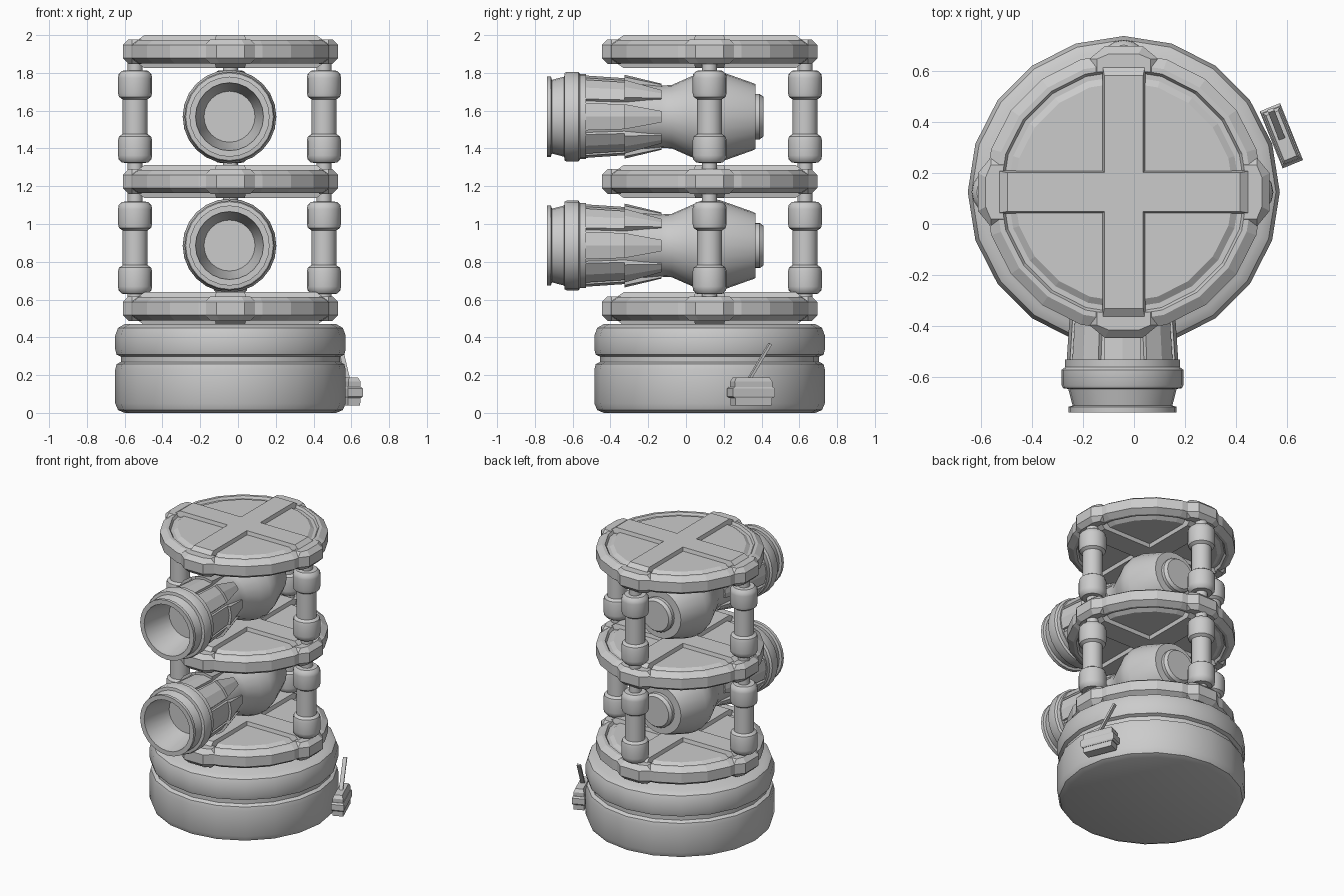
import bpy, bmesh
from math import sin, cos, pi, radians
from mathutils import Matrix, Vector

if "Cube" in bpy.data.objects:
    bpy.data.objects.remove(bpy.data.objects["Cube"])

CX, CY = -0.04, 0.125


def finish(bm, name, matrix, smooth=35):
    bmesh.ops.recalc_face_normals(bm, faces=bm.faces)
    bm.transform(matrix)
    me = bpy.data.meshes.new(name)
    bm.to_mesh(me)
    bm.free()
    ob = bpy.data.objects.new(name, me)
    bpy.context.collection.objects.link(ob)
    if smooth:
        bpy.ops.object.select_all(action='DESELECT')
        ob.select_set(True)
        bpy.context.view_layer.objects.active = ob
        bpy.ops.object.shade_smooth_by_angle(angle=radians(smooth))
    return ob


def lathe(name, profile, n, matrix, smooth=35):
    """Spin a (radius, height) profile round z; radius 0 makes a pole."""
    bm = bmesh.new()
    rings = []
    for r, z in profile:
        if r == 0:
            rings.append([bm.verts.new((0, 0, z))] * n)
        else:
            rings.append([bm.verts.new((r * cos(2 * pi * i / n), r * sin(2 * pi * i / n), z))
                          for i in range(n)])
    for a, b in zip(rings, rings[1:]):
        for i in range(n):
            j = (i + 1) % n
            bm.faces.new(list(dict.fromkeys((a[i], a[j], b[j], b[i]))))
    return finish(bm, name, matrix, smooth)


def loft(name, sections, matrix):
    """Join closed cross-sections of equal point count, capping the ends."""
    bm = bmesh.new()
    rings = [[bm.verts.new(p) for p in s] for s in sections]
    for a, b in zip(rings, rings[1:]):
        for i in range(len(a)):
            j = (i + 1) % len(a)
            bm.faces.new((a[i], a[j], b[j], b[i]))
    bm.faces.new(rings[0])
    bm.faces.new(rings[-1])
    return finish(bm, name, matrix, 0)


def rect(hx, hy, z):
    return [(-hx, -hy, z), (hx, -hy, z), (hx, hy, z), (-hx, hy, z)]


def at(z, x=CX, y=CY):
    return Matrix.Translation((x, y, z))


# Rounded drum base with a groove
lathe("base_drum", [(0, 0), (.56, 0), (.595, .015), (.61, .05), (.61, .23), (.603, .258), (.58, .27),
                    (.58, .298), (.603, .308), (.61, .335), (.61, .41), (.595, .45), (.56, .47), (0, .47)],
      20, at(0))

# Three round plates with rims, crossed bars and edge lugs
half = [(0, .062), (.43, .062), (.455, .045), (.475, .045), (.485, .062), (.505, .062), (.545, .035)]
plate = half + [(r, -z) for r, z in reversed(half)]
for k, z in enumerate((.552, 1.225, 1.9125), 1):
    lathe(f"plate_{k}", plate, 20, at(z), 0)
    for a in (0, 90):
        # Full-width bar, bevelled at its long edges and ends
        loft(f"plate_{k}_bar_{a}", [rect(.455, .076, -.0875), rect(.50, .084, -.055),
                                    rect(.50, .084, .055), rect(.455, .076, .0875)],
             at(z) @ Matrix.Rotation(radians(a), 4, 'Z'))
    for a in range(0, 360, 90):
        def lug(w, r, h):
            return [(.47, -w, h), (.52, -w, h), (r, -w * .55, h), (r, w * .55, h), (.52, w, h), (.47, w, h)]
        loft(f"plate_{k}_lug_{a}", [lug(.105, .54, -.065), lug(.135, .57, -.035),
                                    lug(.135, .57, .035), lug(.105, .54, .065)],
             at(z) @ Matrix.Rotation(radians(a), 4, 'Z'))

# Support posts at left, right and back on both levels
bulb = [(.04, -.37), (.04, -.245), (.07, -.243), (.087, -.225), (.09, -.205), (.09, -.125), (.085, -.105),
        (.066, -.092)]
post = [(0, -.37)] + bulb + [(r, -z) for r, z in reversed(bulb)] + [(0, .37)]

# Barrel profile, muzzle to tail (radius, y)
barrel = [(0, -.52), (.135, -.52), (.175, -.70), (.18, -.737), (.212, -.737), (.212, -.715), (.195, -.71),
          (.212, -.645), (.232, -.642), (.238, -.63), (.238, -.57), (.225, -.56), (.225, -.53), (.205, -.53),
          (.188, -.325), (.165, -.13), (.168, -.075), (.21, .02), (.24, .09), (.248, .135), (.24, .18),
          (.178, .355), (.172, .367), (.12, .367), (.12, .39), (.105, .41), (0, .41)]

for k, z in enumerate((.886, 1.568), 1):
    for side, dx, dy in (("left", -.505, 0), ("right", .495, 0), ("back", 0, .505)):
        lathe(f"post_{side}_{k}", post, 16, at(z - .012 if k == 1 else z, CX + dx, CY + dy))
    # Barrel axis runs along +y
    along = at(z, -.045, 0) @ Matrix.Rotation(radians(-90), 4, 'X')
    lathe(f"barrel_{k}", barrel, 24, along)
    for i in range(8):
        turn = along @ Matrix.Rotation(2 * pi * i / 8, 4, 'Z')

        def strip(y, r, w, low):
            return [(low, -w, y), (r - w * .18, -w, y), (r, 0, y), (r - w * .18, w, y), (low, w, y)]
        # Raised panel in front, tapering fin behind it
        loft(f"barrel_{k}_panel_{i}", [strip(-.53, .218, .072, .15), strip(-.325, .204, .066, .15)], turn)
        loft(f"barrel_{k}_fin_{i}", [strip(-.325, .222, .066, .14), strip(-.13, .175, .03, .14)], turn)

# Control box on the drum with a tilted lever
box = at(0, .576, .345) @ Matrix.Rotation(radians(22), 4, 'Z')
loft("control_box_body", [rect(.035, .103, .04), rect(.035, .108, .165), rect(.026, .095, .187)], box)
loft("control_box_band", [rect(.038, .11, .078), rect(.043, .12, .088),
                          rect(.043, .12, .128), rect(.038, .11, .138)], box)
start, end = Vector((.58, .33, .17)), Vector((.535, .445, .365))
d = end - start
loft("control_lever", [rect(.013, .007, 0), rect(.013, .007, d.length)],
     Matrix.Translation(start) @ d.to_track_quat('Z', 'Y').to_matrix().to_4x4())
